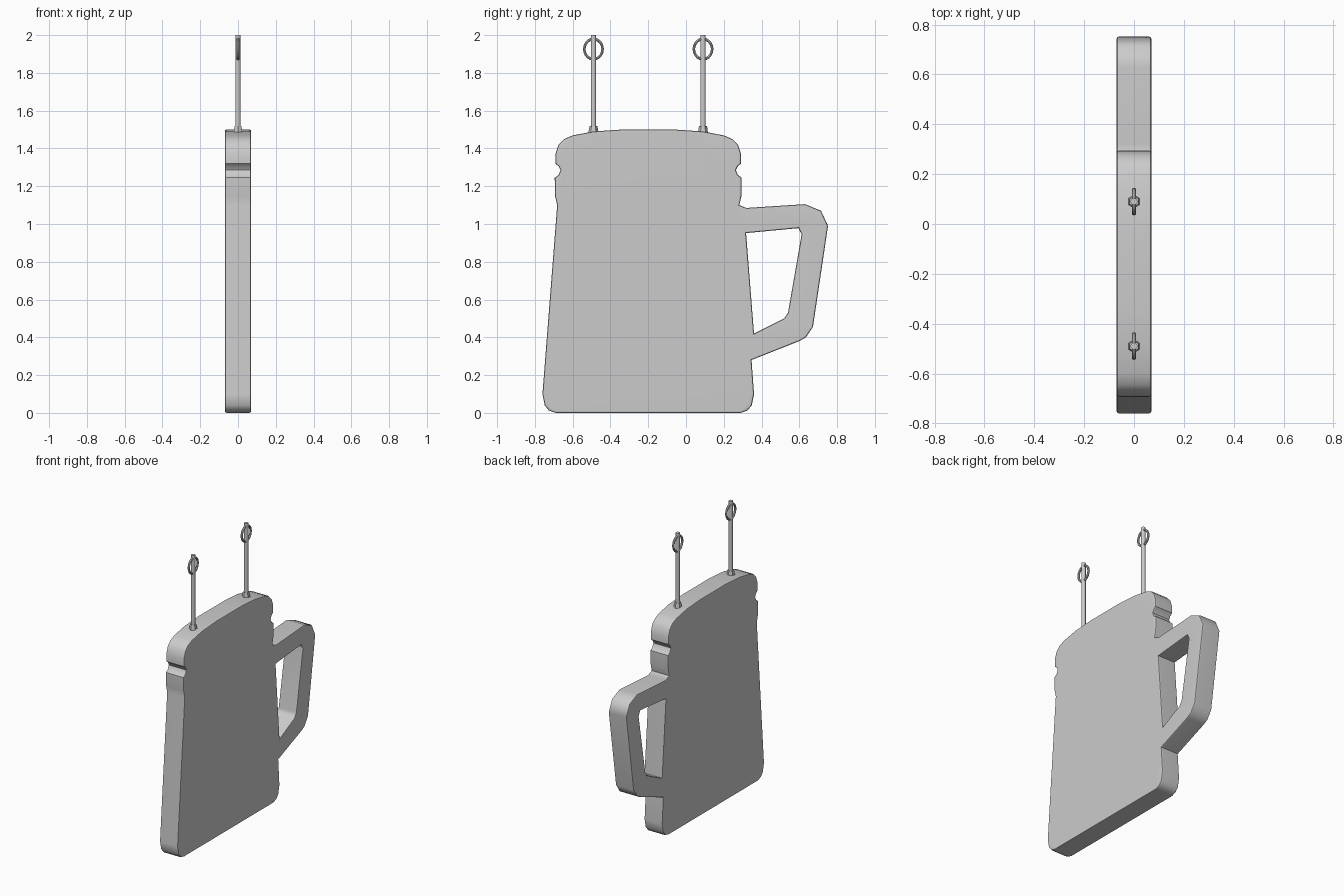
import bpy, bmesh, math

if "Cube" in bpy.data.objects:
    bpy.data.objects.remove(bpy.data.objects["Cube"])

HALF = 0.07      # half thickness of the plaque
MID = -0.20      # symmetry line of the mug body (y)


def smooth(ob, angle=40):
    bpy.ops.object.select_all(action='DESELECT')
    ob.select_set(True)
    bpy.context.view_layer.objects.active = ob
    bpy.ops.object.shade_smooth_by_angle(angle=math.radians(angle))


def plaque(name, loops, bevel=0.01):
    """Extrude closed (y, z) loops along x and round the rims."""
    bm = bmesh.new()
    for loop in loops:
        vs = [bm.verts.new((-HALF, y, z)) for y, z in loop]
        for a, b in zip(vs, vs[1:] + vs[:1]):
            bm.edges.new((a, b))
    bmesh.ops.triangle_fill(bm, edges=bm.edges[:], use_beauty=True)
    ext = bmesh.ops.extrude_face_region(bm, geom=bm.faces[:], use_keep_orig=True)
    moved = [g for g in ext['geom'] if isinstance(g, bmesh.types.BMVert)]
    bmesh.ops.translate(bm, verts=moved, vec=(2 * HALF, 0, 0))
    bmesh.ops.recalc_face_normals(bm, faces=bm.faces[:])
    bm.normal_update()
    rim = [e for e in bm.edges if len(e.link_faces) == 2
           and abs(abs(e.link_faces[0].normal.x) - abs(e.link_faces[1].normal.x)) > 0.5]
    bmesh.ops.bevel(bm, geom=rim, offset=bevel, segments=2, profile=0.5,
                    affect='EDGES', clamp_overlap=True)
    me = bpy.data.meshes.new(name)
    bm.to_mesh(me)
    bm.free()
    ob = bpy.data.objects.new(name, me)
    bpy.context.collection.objects.link(ob)
    smooth(ob)
    ob.modifiers.new("clean_normals", 'WEIGHTED_NORMAL').keep_sharp = True
    return ob


# Mug silhouette: right half from the base up, as (distance from MID, z)
base = [(0.49, 0.0), (0.525, 0.012), (0.548, 0.04), (0.56, 0.10)]
lid = [(0.482, 1.10), (0.494, 1.15), (0.495, 1.245), (0.474, 1.26),
       (0.464, 1.285), (0.474, 1.305), (0.492, 1.32), (0.492, 1.37),
       (0.475, 1.42), (0.445, 1.45), (0.40, 1.469), (0.29, 1.49), (0.14, 1.50)]
left = [(MID - d, z) for d, z in reversed(base + lid)]

# Outer edge of the handle, joining the body's right side
handle = [(0.347, 0.28), (0.60, 0.38), (0.635, 0.40), (0.672, 0.455),
          (0.752, 0.99), (0.715, 1.07), (0.63, 1.105), (0.32, 1.085)]
right = [(MID + d, z) for d, z in base] + handle + [(MID + d, z) for d, z in lid]
hole = [(0.36, 0.42), (0.52, 0.50), (0.54, 0.53), (0.612, 0.945),
        (0.595, 0.978), (0.318, 0.952)]
plaque("mug_body", [right + left, hole])

# Hanging rods with foot collars and oval eyelets
for side, y in (("back", 0.09), ("front", -0.49)):
    bpy.ops.mesh.primitive_cylinder_add(vertices=12, radius=0.014, depth=0.52,
                                        location=(0, y, 1.74))
    rod = bpy.context.object
    rod.name = side + "_rod"
    smooth(rod)

    bpy.ops.mesh.primitive_cone_add(vertices=6, radius1=0.027, radius2=0.021,
                                    depth=0.04, location=(0, y, 1.50))
    bpy.context.object.name = side + "_rod_collar"

    bpy.ops.mesh.primitive_torus_add(major_segments=20, minor_segments=8,
                                     major_radius=0.05, minor_radius=0.007,
                                     location=(0, y, 1.926),
                                     rotation=(0, math.pi / 2, 0))
    ring = bpy.context.object
    ring.name = side + "_eyelet"
    ring.scale = (1.07, 0.97, 1.2)
    smooth(ring)
